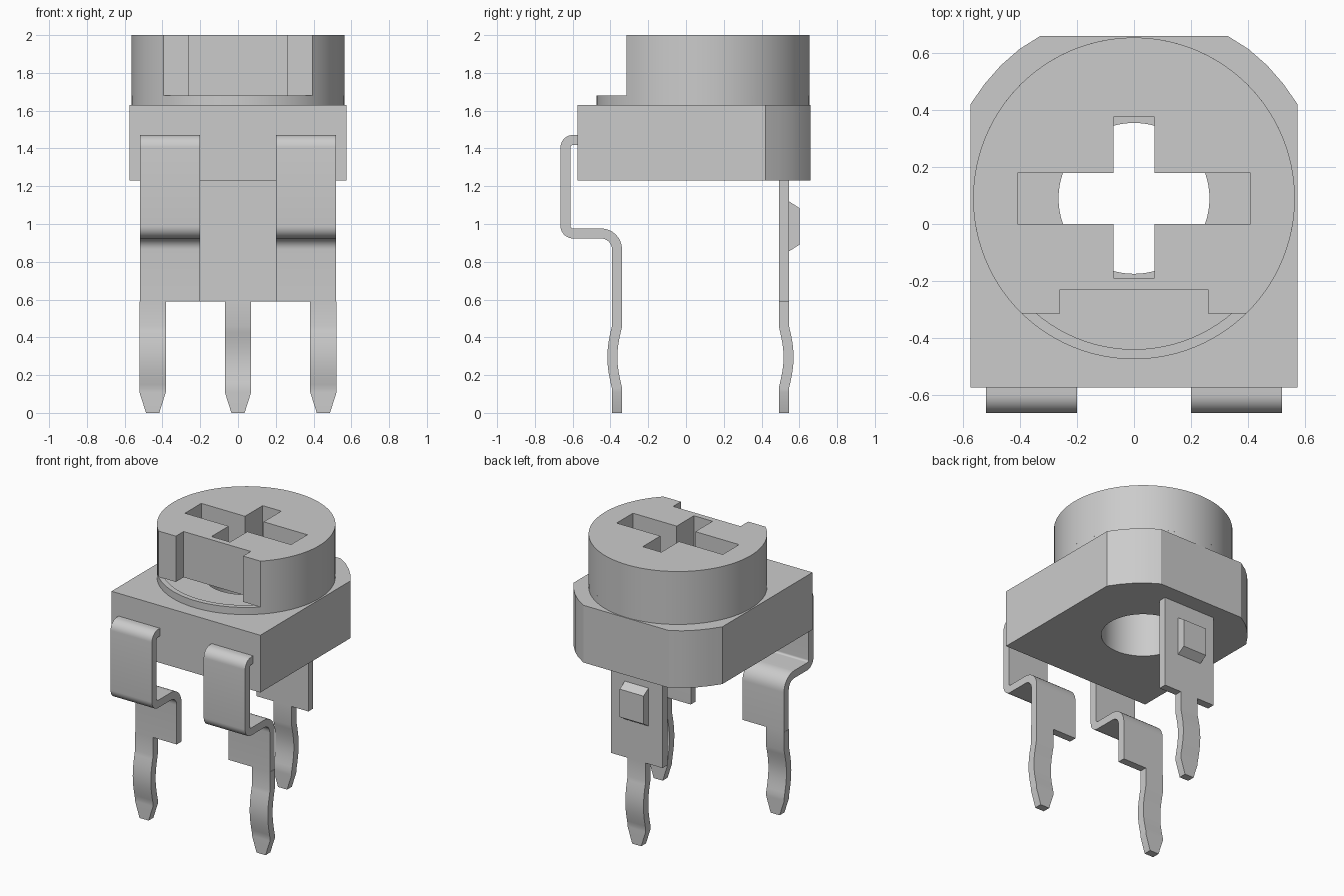
import bpy, bmesh, math
from mathutils import Vector

if "Cube" in bpy.data.objects:
    bpy.data.objects.remove(bpy.data.objects["Cube"])

grey = bpy.data.materials.new("light_grey")
grey.use_nodes = True
COLOUR = (0.6, 0.6, 0.6, 1)
grey.diffuse_color = COLOUR
grey.node_tree.nodes["Principled BSDF"].inputs["Base Color"].default_value = COLOUR

AXIS_Y = 0.09      # centre of the rotor
SHEET = 0.053      # terminal metal thickness


def finish(name, bm):
    bmesh.ops.recalc_face_normals(bm, faces=bm.faces)
    mesh = bpy.data.meshes.new(name)
    bm.to_mesh(mesh)
    bm.free()
    mesh.materials.append(grey)
    ob = bpy.data.objects.new(name, mesh)
    bpy.context.collection.objects.link(ob)
    bpy.ops.object.select_all(action='DESELECT')
    ob.select_set(True)
    bpy.context.view_layer.objects.active = ob
    bpy.ops.object.shade_smooth_by_angle(angle=math.radians(20))
    return ob


def arc(r, a0, a1, n):
    """Points on a circle about the rotor axis, angles in degrees."""
    steps = [math.radians(a0 + (a1 - a0) * i / n) for i in range(n + 1)]
    return [(r * math.cos(a), AXIS_Y + r * math.sin(a)) for a in steps]


def circle(r, n=96):
    return arc(r, 0, 360, n)[:-1]


def prism(name, loops, z0, z1):
    """Extrude an outline, with optional holes, from z0 to z1."""
    bm = bmesh.new()
    for loop in loops:
        vs = [bm.verts.new((x, y, z0)) for x, y in loop]
        for a, b in zip(vs, vs[1:] + vs[:1]):
            bm.edges.new((a, b))
    bmesh.ops.triangle_fill(bm, edges=bm.edges[:], use_beauty=True)
    ext = bmesh.ops.extrude_face_region(bm, geom=bm.faces[:], use_keep_orig=True)
    top = [g for g in ext["geom"] if isinstance(g, bmesh.types.BMVert)]
    bmesh.ops.translate(bm, verts=top, vec=(0, 0, z1 - z0))
    return finish(name, bm)


def fillet(points, radii, n=8):
    """Round the inner corners of a right-angled path."""
    pts = [Vector(p) for p in points]
    out = [pts[0]]
    for i, r in enumerate(radii, 1):
        u = (pts[i - 1] - pts[i]).normalized()
        v = (pts[i + 1] - pts[i]).normalized()
        centre = pts[i] + (u + v) * r
        for k in range(n + 1):
            a = math.pi / 2 * k / n
            out.append(centre - v * r * math.cos(a) - u * r * math.sin(a))
    return out + [pts[-1]]


def strip(name, path, spans):
    """Sheet metal following a (y, z) path, with an x span at each point."""
    bm = bmesh.new()
    rings = []
    for i, p in enumerate(path):
        d0 = (p - path[max(i - 1, 0)]).normalized()
        d1 = (path[min(i + 1, len(path) - 1)] - p).normalized()
        t = (d0 + d1).normalized()
        off = Vector((-t.y, t.x)) * SHEET / 2
        a, b = p + off, p - off
        x0, x1 = spans[i]
        rings.append([bm.verts.new(c) for c in
                      ((x0, *a), (x1, *a), (x1, *b), (x0, *b))])
    for r, s in zip(rings, rings[1:]):
        for k in range(4):
            m = (k + 1) % 4
            bm.faces.new((r[k], r[m], s[m], s[k]))
    bm.faces.new(rings[0])
    bm.faces.new(rings[-1])
    return finish(name, bm)


def pin(name, x, y, bulge):
    """Solder pin with a springy bulge and a tapered tip."""
    path = [Vector((y, 0.59))]
    for k in range(13):
        path.append(Vector((y + bulge * math.sin(math.pi * k / 12), 0.46 - 0.33 * k / 12)))
    path += [Vector((y, 0.11)), Vector((y, 0))]
    halves = [0.07] * (len(path) - 1) + [0.035]
    return strip(name, path, [(x - h, x + h) for h in halves])


# Housing with rounded back corners and a central through hole
corner = arc(0.661, 30, 60, 4)
half = [(0.575, -0.575), (0.575, 0.42)] + corner[1:-1] + [(0.33, 0.66)]
outline = half + [(-x, y) for x, y in reversed(half)]
prism("housing", [outline, circle(0.265)], 1.23, 1.63)

# Collar under the rotor
prism("rotor_collar", [circle(0.565), circle(0.53)], 1.63, 1.68)

# Rotor with a flat notched front and a cross-shaped driver slot
a = math.degrees(math.asin(-0.405 / 0.565))
rotor = arc(0.565, a, 180 - a, 80) + [(-0.26, -0.315), (-0.26, -0.23),
                                      (0.26, -0.23), (0.26, -0.315)]
cross = [(0.41, 0), (0.41, 0.18), (0.072, 0.18), (0.072, 0.375),
         (-0.072, 0.375), (-0.072, 0.18), (-0.41, 0.18), (-0.41, 0),
         (-0.072, 0), (-0.072, -0.19), (0.072, -0.19), (0.072, 0)]
prism("rotor", [rotor, cross], 1.68, 2.0)

# Front terminals, bent out of the housing and back under it
bend = fillet([(-0.56, 1.445), (-0.638, 1.445), (-0.638, 0.95),
               (-0.365, 0.95), (-0.365, 0.59)], [0.04, 0.04, 0.085])
for side, s in (("left", 1), ("right", -1)):
    span = tuple(sorted((0.2 * s, 0.52 * s)))
    strip(side + "_terminal", bend, [span] * len(bend))
    pin(side + "_pin", 0.452 * s, -0.365, -0.025)

# Back terminal with its pin
back = [Vector((0.518, 1.24)), Vector((0.518, 0.59))]
strip("back_terminal", back, [(-0.2, 0.2)] * 2)
pin("back_pin", 0, 0.518, 0.025)

# Raised boss on the back terminal, sloped at top and bottom
bm = bmesh.new()
section = [(0.54, 0.855), (0.545, 0.855), (0.6, 0.89), (0.6, 1.085), (0.545, 1.12), (0.54, 1.12)]
face = bm.faces.new([bm.verts.new((-0.092, y, z)) for y, z in section])
ext = bmesh.ops.extrude_face_region(bm, geom=[face], use_keep_orig=True)
bmesh.ops.translate(bm, vec=(0.184, 0, 0),
                    verts=[g for g in ext["geom"] if isinstance(g, bmesh.types.BMVert)])
finish("back_boss", bm)
